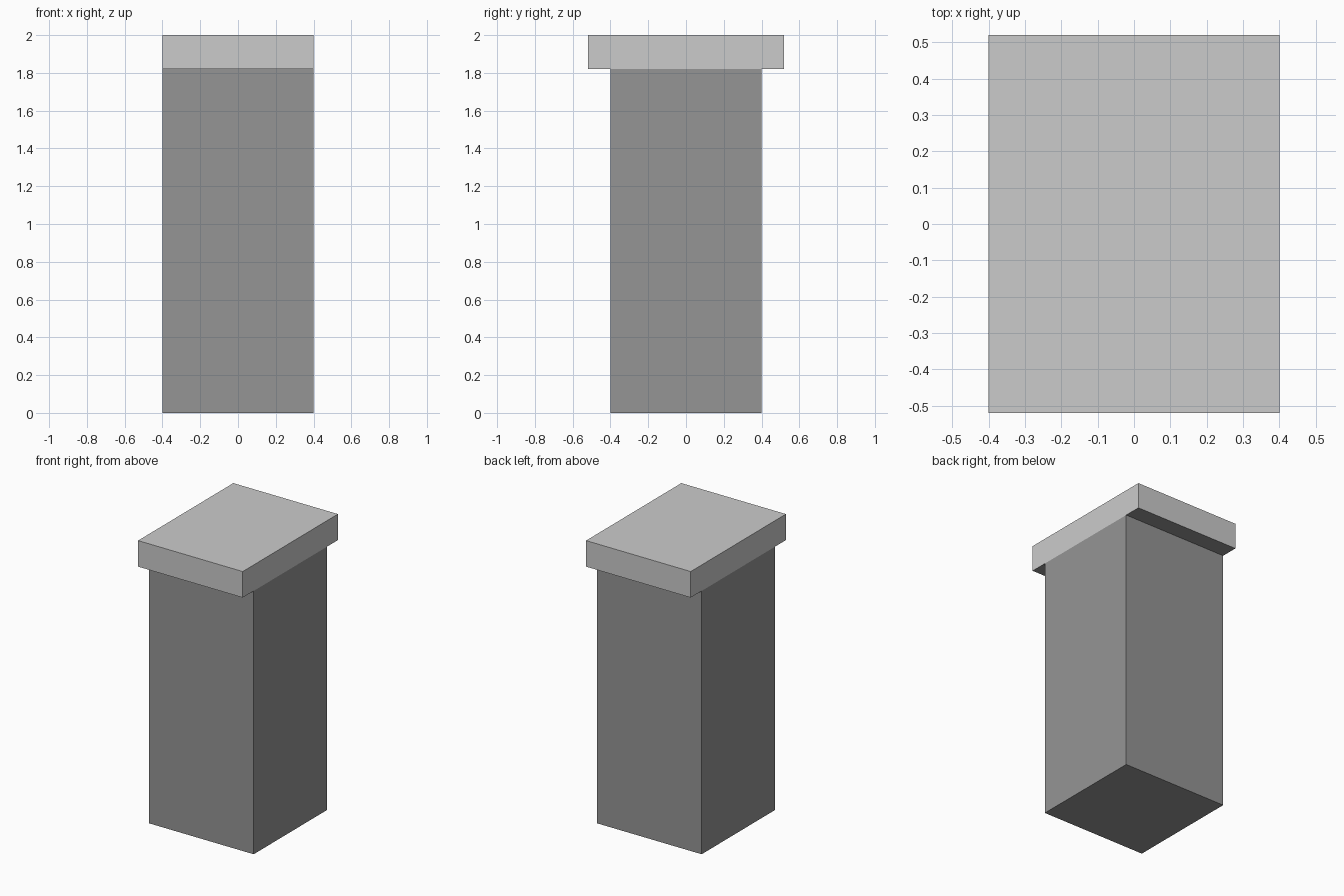
import bpy

if "Cube" in bpy.data.objects:
    bpy.data.objects.remove(bpy.data.objects["Cube"])


def grey(name, value):
    mat = bpy.data.materials.new(name)
    mat.diffuse_color = (value, value, value, 1)
    mat.use_nodes = True
    mat.node_tree.nodes["Principled BSDF"].inputs["Base Color"].default_value = mat.diffuse_color
    return mat


def box(name, size, z_bottom, *mats):
    bpy.ops.mesh.primitive_cube_add(size=1, location=(0, 0, z_bottom + size[2] / 2))
    obj = bpy.context.object
    obj.name = name
    obj.scale = size
    bpy.ops.object.transform_apply(location=False, rotation=False, scale=True)
    for mat in mats:
        obj.data.materials.append(mat)
    return obj


dark = grey("dark_grey", 0.3)
light = grey("light_grey", 0.8)

# Square pillar shaft
box("pillar_shaft", (0.8, 0.8, 1.82), 0, dark)

# Cap slab, overhanging front and back, with a dark underside
cap = box("cap_slab", (0.8, 1.04, 0.18), 1.82, light, dark)
for face in cap.data.polygons:
    if face.normal.z < -0.5:
        face.material_index = 1
